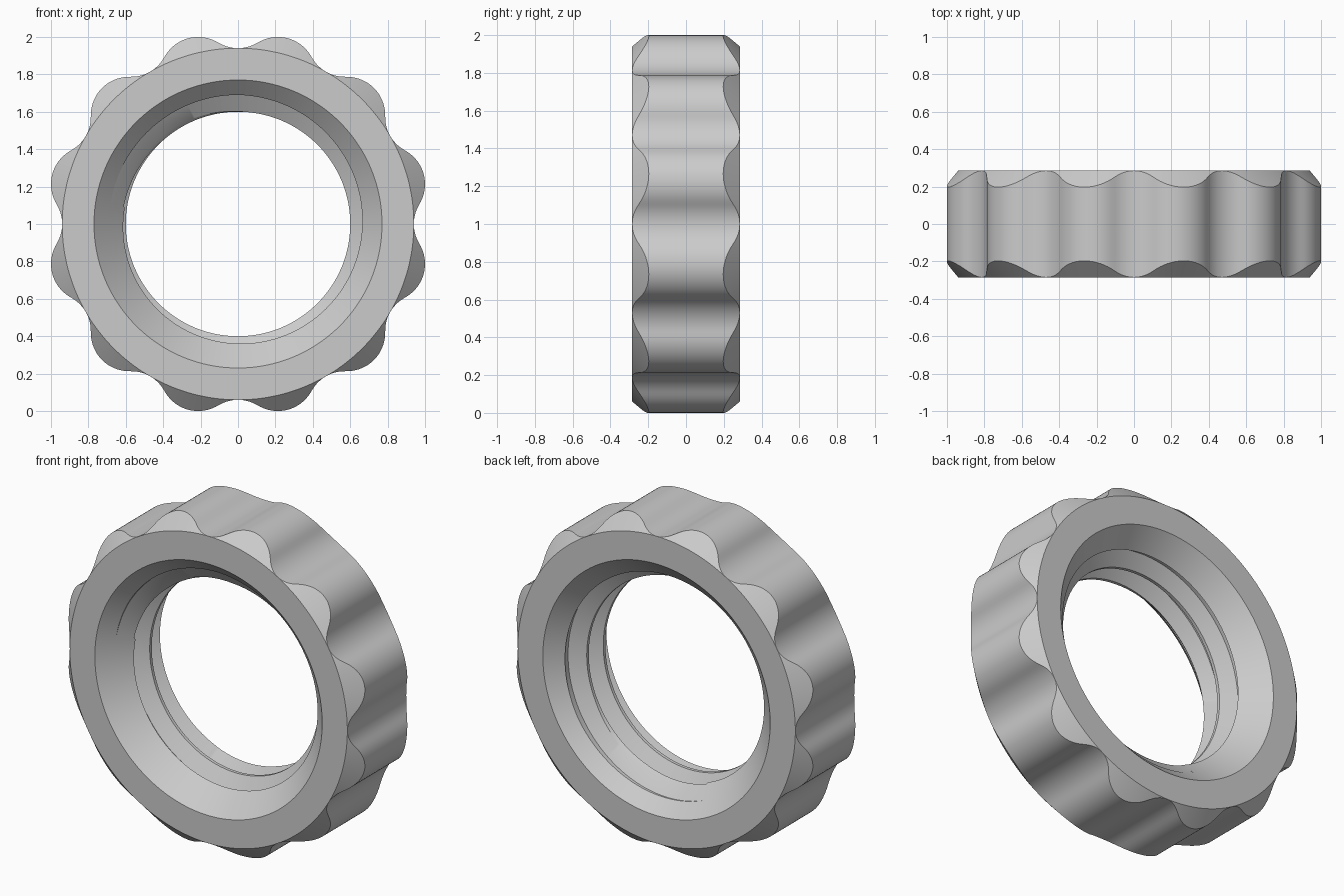
import bpy
import bmesh
from math import sin, cos, sqrt, pi, tau, radians

if "Cube" in bpy.data.objects:
    bpy.data.objects.remove(bpy.data.objects["Cube"])

STEPS = 360
WIDTH, FACE_R, RIM_R = 0.57, 0.94, 0.77      # ring width, flat face radii
CREST, ROOT, PITCH = 0.60, 0.69, 0.16        # internal thread
FLANK, ROOT_FLAT, START = 0.052, 0.036, 0.028
LOBE_D, LOBE_R, VALLEY_D, VALLEY_R = 0.823, 0.205, 1.14, 0.2


def grip_radius(a):
    """Twelve round lobes blended by round valleys."""
    phi = abs((a % radians(30)) - radians(15))
    if phi < radians(8.8):
        return LOBE_D * cos(phi) + sqrt(LOBE_R**2 - (LOBE_D * sin(phi))**2)
    psi = radians(15) - phi
    return VALLEY_D * cos(psi) - sqrt(VALLEY_R**2 - (VALLEY_D * sin(psi))**2)


def thread_radius(d, t):
    u = (d - START - PITCH * t) % PITCH
    rise = min(u, 2 * FLANK + ROOT_FLAT - u) / FLANK
    return CREST + (ROOT - CREST) * max(0, min(1, rise))


def cone_radius(d):
    return RIM_R - min(d, WIDTH - d)


def cone_end(t, from_back):
    """Depth at which the lead-in cone first meets the thread."""
    def gap(s):
        d = WIDTH - s if from_back else s
        return thread_radius(d, t) - cone_radius(d)
    s = 0.07
    while gap(s) < 0 and s < 0.17:
        s += 0.001
    lo, hi = s - 0.001, s
    for _ in range(20):
        mid = (lo + hi) / 2
        lo, hi = (mid, hi) if gap(mid) < 0 else (lo, mid)
    return WIDTH - hi if from_back else hi


def section(i):
    """Closed (radius, depth) outline of the ring at one angle."""
    t = i / STEPS
    a, b = cone_end(t, False), cone_end(t, True)
    pts = [(RIM_R, 0)]
    corners = (0, FLANK, FLANK + ROOT_FLAT, 2 * FLANK + ROOT_FLAT)
    depths = [START + PITCH * (k + t) + c for k in range(-2, 5) for c in corners]
    for d in [a] + depths + [b]:
        d = max(a, min(b, d))
        pts.append((max(thread_radius(d, t), cone_radius(d)), d))
    grip = grip_radius(t * tau)
    bevel = max(grip - FACE_R, 0)
    pts += [(RIM_R, WIDTH), (FACE_R, WIDTH), (grip, WIDTH - bevel),
            (grip, bevel), (FACE_R, 0)]
    return pts


# Sweep the section around the y axis
bm = bmesh.new()
columns = []
for i in range(STEPS + 1):
    a = i / STEPS * tau
    columns.append([bm.verts.new((r * sin(a), d - WIDTH / 2, 1 + r * cos(a)))
                    for r, d in section(i)])
for p, q in zip(columns, columns[1:]):
    for j in range(len(p)):
        k = (j + 1) % len(p)
        bm.faces.new((p[j], p[k], q[k], q[j]))
bmesh.ops.remove_doubles(bm, verts=bm.verts, dist=0.0002)
bmesh.ops.recalc_face_normals(bm, faces=bm.faces)

mesh = bpy.data.meshes.new("threaded_grip_ring")
bm.to_mesh(mesh)
bm.free()
ring = bpy.data.objects.new("threaded_grip_ring", mesh)
bpy.context.collection.objects.link(ring)

# Plain grey finish
grey = bpy.data.materials.new("light_grey")
grey.use_nodes = True
colour = (0.6, 0.6, 0.6, 1)
grey.diffuse_color = colour
grey.node_tree.nodes["Principled BSDF"].inputs["Base Color"].default_value = colour
mesh.materials.append(grey)

bpy.ops.object.select_all(action="DESELECT")
ring.select_set(True)
bpy.context.view_layer.objects.active = ring
bpy.ops.object.shade_smooth_by_angle(angle=radians(25))
